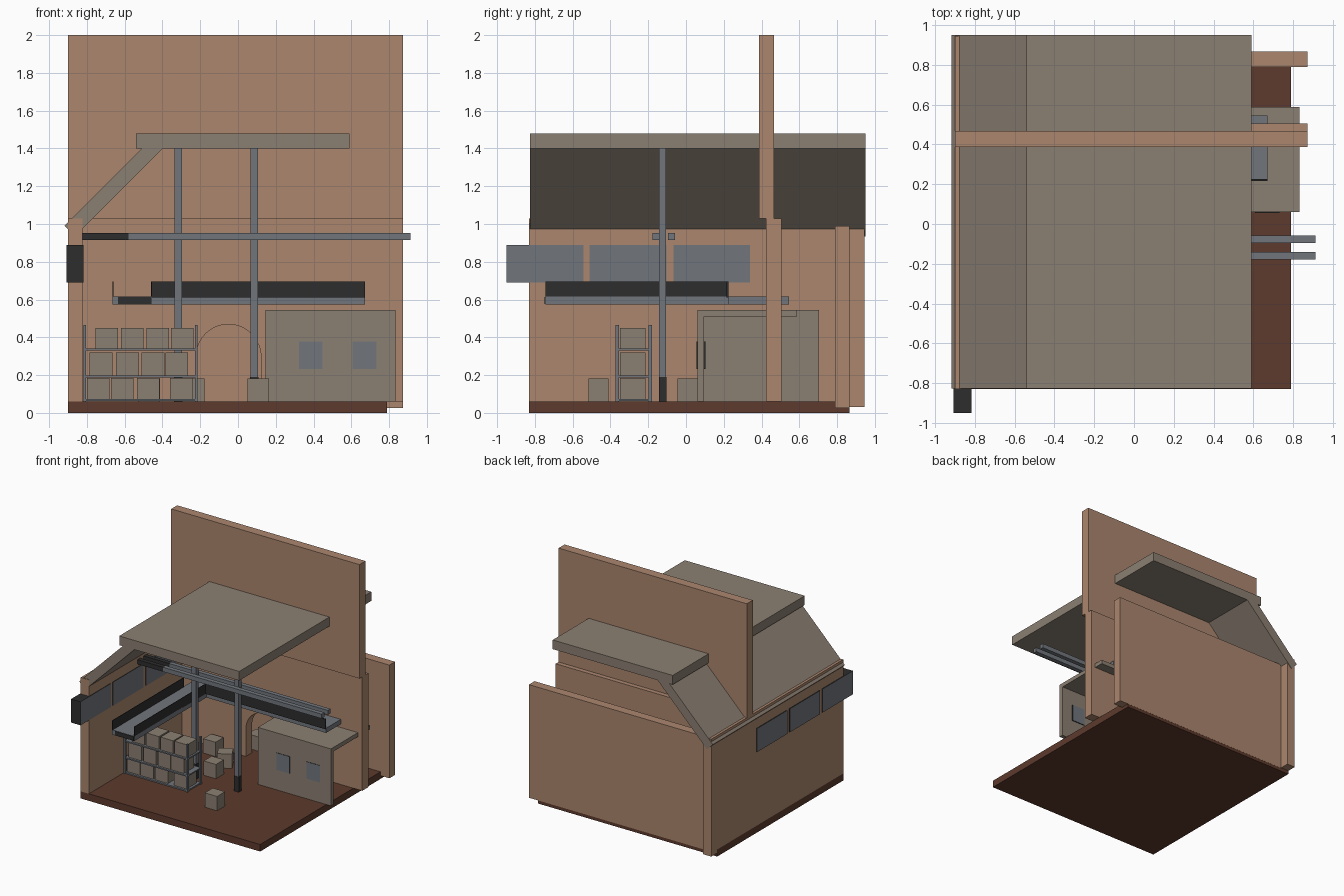
import bpy, bmesh, math
from mathutils import Matrix, Vector

if "Cube" in bpy.data.objects:
    bpy.data.objects.remove(bpy.data.objects["Cube"])


def material(name, rgb):
    m = bpy.data.materials.new(name)
    m.diffuse_color = (*rgb, 1)
    m.use_nodes = True
    m.node_tree.nodes["Principled BSDF"].inputs["Base Color"].default_value = m.diffuse_color
    return m


WALL = material("clay_wall", (0.41, 0.24, 0.155))
ROOF = material("taupe", (0.26, 0.215, 0.17))
FLOOR = material("dark_red_floor", (0.109, 0.042, 0.026))
METAL = material("grey_metal", (0.165, 0.181, 0.202))
BLACK = material("black", (0.026, 0.026, 0.026))


def finish(name, bm, *mats):
    bmesh.ops.recalc_face_normals(bm, faces=bm.faces)
    me = bpy.data.meshes.new(name)
    bm.to_mesh(me)
    bm.free()
    for m in mats:
        me.materials.append(m)
    ob = bpy.data.objects.new(name, me)
    bpy.context.collection.objects.link(ob)
    return ob


def box(name, x, y, z, mat, turn=0, pane=None, axis=0):
    """Box from ranges; pane recolours the two faces across the given axis."""
    bm = bmesh.new()
    bmesh.ops.create_cube(bm, size=1)
    size = Vector([r[1] - r[0] for r in (x, y, z)])
    mid = Vector([(r[0] + r[1]) / 2 for r in (x, y, z)])
    mat4 = (Matrix.Translation(mid) @ Matrix.Rotation(math.radians(turn), 4, 'Z')
            @ Matrix.Diagonal((*size, 1)))
    bmesh.ops.transform(bm, matrix=mat4, verts=bm.verts)
    bm.normal_update()
    if pane:
        for f in bm.faces:
            f.material_index = int(abs(f.normal[axis]) > 0.9)
    return finish(name, bm, mat, *([pane] if pane else []))


def extrude_y(name, profile, y0, y1, mat):
    """Extrude an x-z outline along y."""
    bm = bmesh.new()
    face = bm.faces.new([bm.verts.new((x, y0, z)) for x, z in profile])
    ext = bmesh.ops.extrude_face_region(bm, geom=[face])
    verts = [g for g in ext['geom'] if isinstance(g, bmesh.types.BMVert)]
    bmesh.ops.translate(bm, verts=verts, vec=(0, y1 - y0, 0))
    return finish(name, bm, mat)


# Shell: floor, side wall, back wall, upper wall
box("floor", (-0.90, 0.79), (-0.83, 0.865), (0, 0.06), FLOOR)
box("left_wall", (-0.90, -0.823), (-0.83, 0.945), (0.03, 1.03), WALL)
box("back_wall", (-0.83, 0.873), (0.79, 0.866), (0.027, 0.99), WALL)
box("upper_wall", (-0.90, 0.873), (0.387, 0.467), (1.03, 2.0), WALL)

# Middle wall with an arched doorway
cx, r, spring = -0.05, 0.172, 0.297
arch = [(cx + r * math.cos(math.pi * i / 20), spring + r * math.sin(math.pi * i / 20))
        for i in range(21)]
extrude_y("arched_wall", [(-0.83, 1.03), (-0.83, 0.06), (cx - r, 0.06)] + arch[::-1]
          + [(cx + r, 0.06), (0.873, 0.06), (0.873, 1.03)], 0.424, 0.506, WALL)

# Roof: flat slab plus a slab sloping down to the left wall
box("flat_roof", (-0.54, 0.59), (-0.826, 0.95), (1.40, 1.478), ROOF)
extrude_y("sloped_roof", [(-0.918, 0.99), (-0.862, 0.935), (-0.385, 1.412),
                          (-0.441, 1.467)], -0.826, 0.95, ROOF)

# Windows along the left wall
for y in (-0.95, -0.51, -0.067):
    box("side_window", (-0.907, -0.818), (y, y + 0.407), (0.69, 0.89), BLACK, pane=METAL)

# Columns with black feet, and twin ceiling beams
for x in (-0.317, 0.086):
    box("column", (x - 0.02, x + 0.02), (-0.142, -0.106), (0.06, 1.40), METAL)
    box("column_foot", (x - 0.022, x + 0.022), (-0.144, -0.104), (0.06, 0.19), BLACK)
for y in (-0.178, -0.095):
    box("beam", (-0.58, 0.912), (y, y + 0.037), (0.915, 0.953), METAL)
    box("beam_end", (-0.823, -0.58), (y, y + 0.037), (0.915, 0.953), BLACK)

# L-shaped conveyor: grey beds, black belt end, thin black side guards
box("conveyor_bed_side", (-0.664, -0.455), (-0.745, 0.225), (0.575, 0.615), METAL)
box("conveyor_bed_back", (-0.664, 0.672), (0.225, 0.545), (0.575, 0.615), METAL)
box("conveyor_end", (-0.635, -0.46), (-0.749, -0.745), (0.577, 0.613), BLACK)
for x in (-0.664, -0.46):
    box("side_guard", (x, x + 0.005), (-0.745, 0.215), (0.61, 0.695), BLACK)
box("back_guard", (-0.455, 0.672), (0.215, 0.225), (0.61, 0.695), BLACK)

# Small office: front, roof and left side, open to the right
box("office_front", (0.145, 0.833), (0.06, 0.096), (0.06, 0.51), ROOF)
box("office_roof", (0.145, 0.833), (0.06, 0.588), (0.51, 0.545), ROOF)
box("office_side", (0.145, 0.18), (0.096, 0.703), (0.06, 0.544), ROOF)
for x in (0.322, 0.607):
    box("office_window", (x, x + 0.125), (0.056, 0.104), (0.233, 0.377), BLACK,
        pane=METAL, axis=1)

# Storage rack
for x in (-0.818, -0.228):
    for y in (-0.372, -0.198):
        box("rack_post", (x, x + 0.014), (y, y + 0.018), (0.06, 0.465), METAL)
for z in (0.062, 0.188, 0.33):
    box("rack_shelf", (-0.812, -0.22), (-0.368, -0.185), (z, z + 0.011), METAL)

# Boxes on the rack
for z, top, starts in ((0.073, 0.185, (-0.80, -0.672, -0.535, -0.36)),
                       (0.199, 0.32, (-0.785, -0.645, -0.51, -0.385)),
                       (0.341, 0.45, (-0.755, -0.62, -0.485, -0.355))):
    for x in starts:
        box("rack_box", (x, x + 0.12), (-0.35, -0.215), (z, top), ROOF)

# Loose boxes on the floor
for x, y, turn in ((0.107, -0.463, 0), (-0.235, 0.01, 0), (-0.26, 0.2, 30),
                   (-0.47, 0.34, 0), (-0.24, 0.61, 0)):
    box("floor_box", (x - 0.058, x + 0.058), (y - 0.054, y + 0.054), (0.06, 0.182),
        ROOF, turn)
